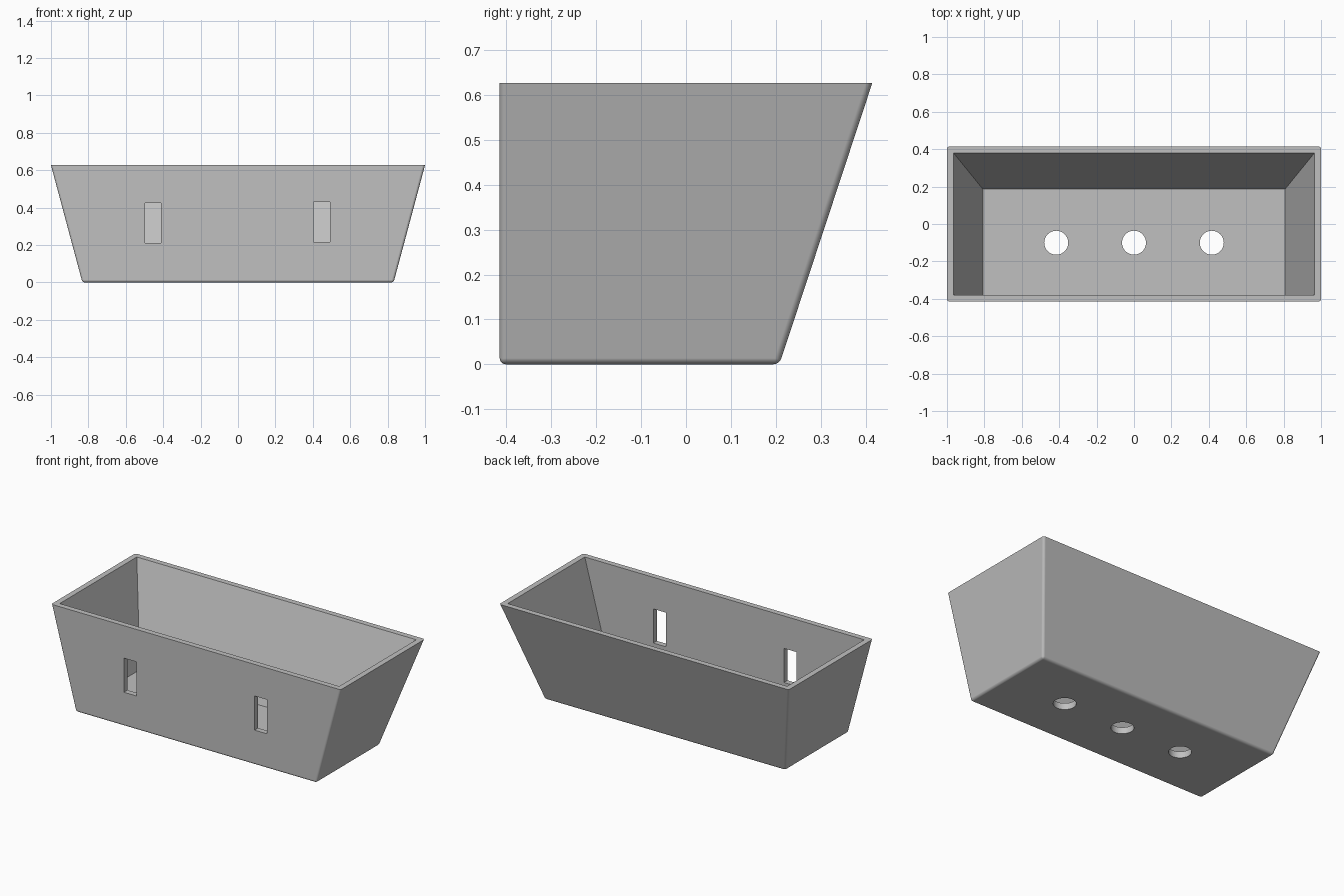
import bpy
import bmesh
import math

default = bpy.data.objects.get("Cube")
if default:
    bpy.data.objects.remove(default, do_unlink=True)

H, WALL, FLOOR, FRONT = 0.627, 0.035, 0.04, -0.415

grey = bpy.data.materials.new("light_grey")
grey.use_nodes = True
colour = (0.53, 0.53, 0.53, 1)
grey.diffuse_color = colour
grey.node_tree.nodes["Principled BSDF"].inputs["Base Color"].default_value = colour


def half_width(z):
    return 0.832 + 0.168 * z / H


def back(z):
    return 0.208 + 0.207 * z / H


def add_object(name, bm):
    bmesh.ops.recalc_face_normals(bm, faces=bm.faces)
    mesh = bpy.data.meshes.new(name)
    bm.to_mesh(mesh)
    bm.free()
    mesh.materials.append(grey)
    obj = bpy.data.objects.new(name, mesh)
    bpy.context.collection.objects.link(obj)
    return obj


def tapered_block(z0, z1, inset):
    """Block with an upright front and flared ends and back."""
    bm = bmesh.new()
    rings = []
    for z in (z0, z1):
        x, y0, y1 = half_width(z) - inset, FRONT + inset, back(z) - inset
        rings.append([bm.verts.new((px, py, z))
                      for px, py in ((-x, y0), (x, y0), (x, y1), (-x, y1))])
    low, high = rings
    bm.faces.new(low)
    bm.faces.new(high)
    for i in range(4):
        j = (i + 1) % 4
        bm.faces.new((low[i], low[j], high[j], high[i]))
    return bm


# Planter body: rounded outside edges, crisp rim
bm = tapered_block(0, H, 0)
edges = [e for e in bm.edges if min(v.co.z for v in e.verts) < 0.01]
bmesh.ops.bevel(bm, geom=edges, offset=0.014, offset_type='OFFSET',
                segments=5, profile=0.5, affect='EDGES')
planter = add_object("planter_box", bm)

# Hollow inside
cutters = [add_object("cavity_cutter", tapered_block(FLOOR, H + 0.1, WALL))]

# Hanging slots in the front wall
for x, z in ((-0.454, 0.318), (0.448, 0.323)):
    bm = bmesh.new()
    bmesh.ops.create_cube(bm, size=1)
    bmesh.ops.scale(bm, vec=(0.087, 0.12, 0.213), verts=bm.verts)
    bmesh.ops.translate(bm, vec=(x, FRONT, z), verts=bm.verts)
    cutters.append(add_object("slot_cutter", bm))

# Drain holes in the floor
for x in (-0.416, 0, 0.416):
    bm = bmesh.new()
    bmesh.ops.create_cone(bm, cap_ends=True, segments=48,
                          radius1=0.064, radius2=0.064, depth=0.2)
    bmesh.ops.translate(bm, vec=(x, -0.1, 0), verts=bm.verts)
    cutters.append(add_object("drain_cutter", bm))

bpy.context.view_layer.objects.active = planter
planter.select_set(True)
for cutter in cutters:
    mod = planter.modifiers.new("cut", 'BOOLEAN')
    mod.operation = 'DIFFERENCE'
    mod.solver = 'EXACT'
    mod.object = cutter
    bpy.ops.object.modifier_apply(modifier=mod.name)
    bpy.data.objects.remove(cutter, do_unlink=True)

# Smooth rounded edges while keeping the walls flat
bpy.ops.object.shade_smooth_by_angle(angle=math.radians(30))
normals = planter.modifiers.new("flat_walls", 'WEIGHTED_NORMAL')
normals.keep_sharp = True
